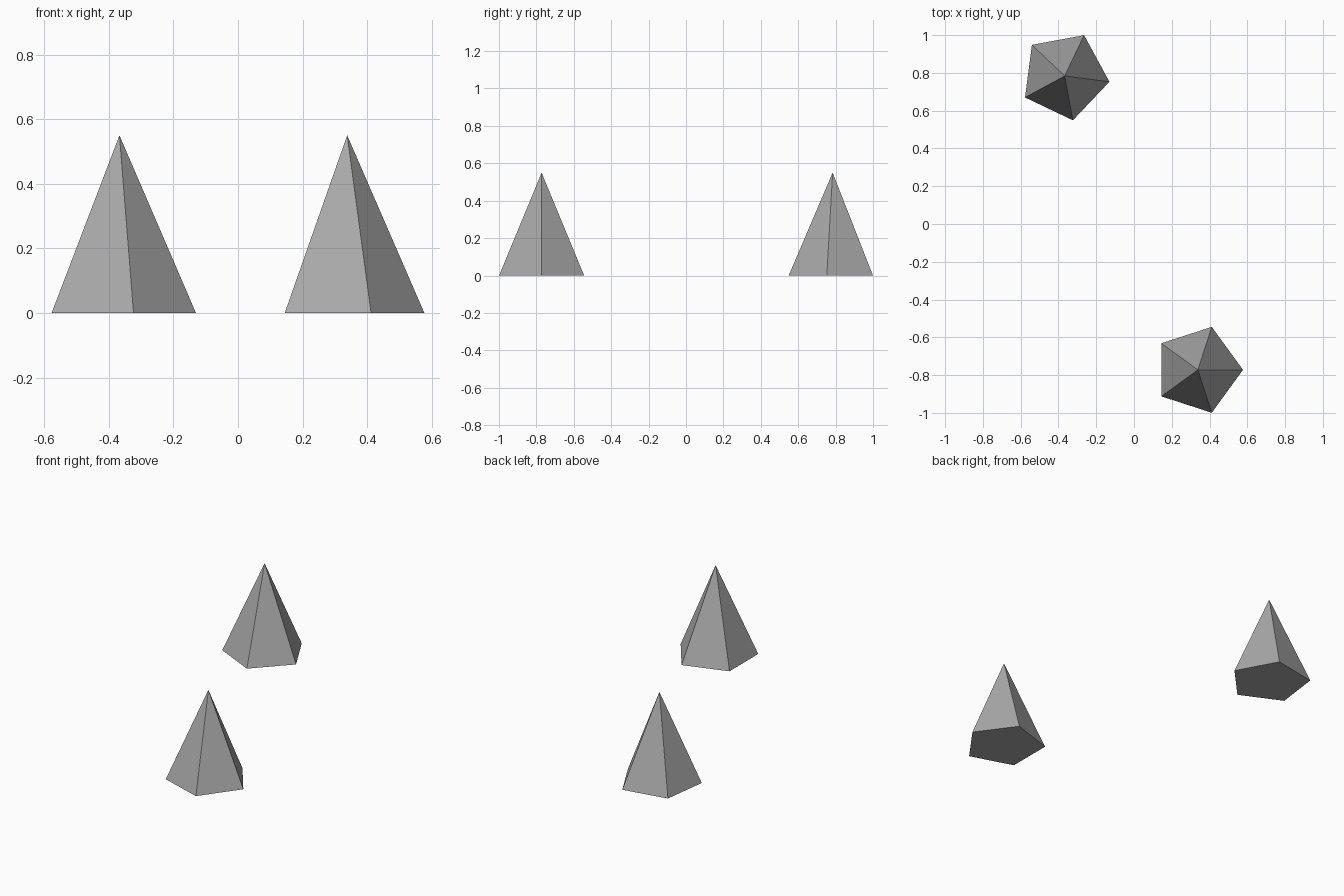
import bpy, math

cube = bpy.data.objects.get("Cube")
if cube:
    bpy.data.objects.remove(cube, do_unlink=True)

# Single plain grey
GREY = (0.40, 0.40, 0.40, 1.0)
grey = bpy.data.materials.new("grey")
grey.use_nodes = True
grey.diffuse_color = GREY
grey.node_tree.nodes["Principled BSDF"].inputs["Base Color"].default_value = GREY

RADIUS, HEIGHT, SIDES = 0.239, 0.55, 5


def spike(name, x, y, corner_angle):
    """Five-sided pointed cone on the floor, one base corner at corner_angle from +x."""
    bpy.ops.mesh.primitive_cone_add(vertices=SIDES, radius1=RADIUS, radius2=0,
                                    depth=HEIGHT, location=(x, y, HEIGHT / 2))
    ob = bpy.context.object
    ob.name = ob.data.name = name
    # The primitive's first corner points along +y
    ob.rotation_euler.z = math.radians(corner_angle - 90)
    ob.data.materials.append(grey)
    return ob


# Two separate spikes, flat shaded
spike("front_spike", 0.338, -0.772, 0)
spike("back_spike", -0.367, 0.784, -7.5)
